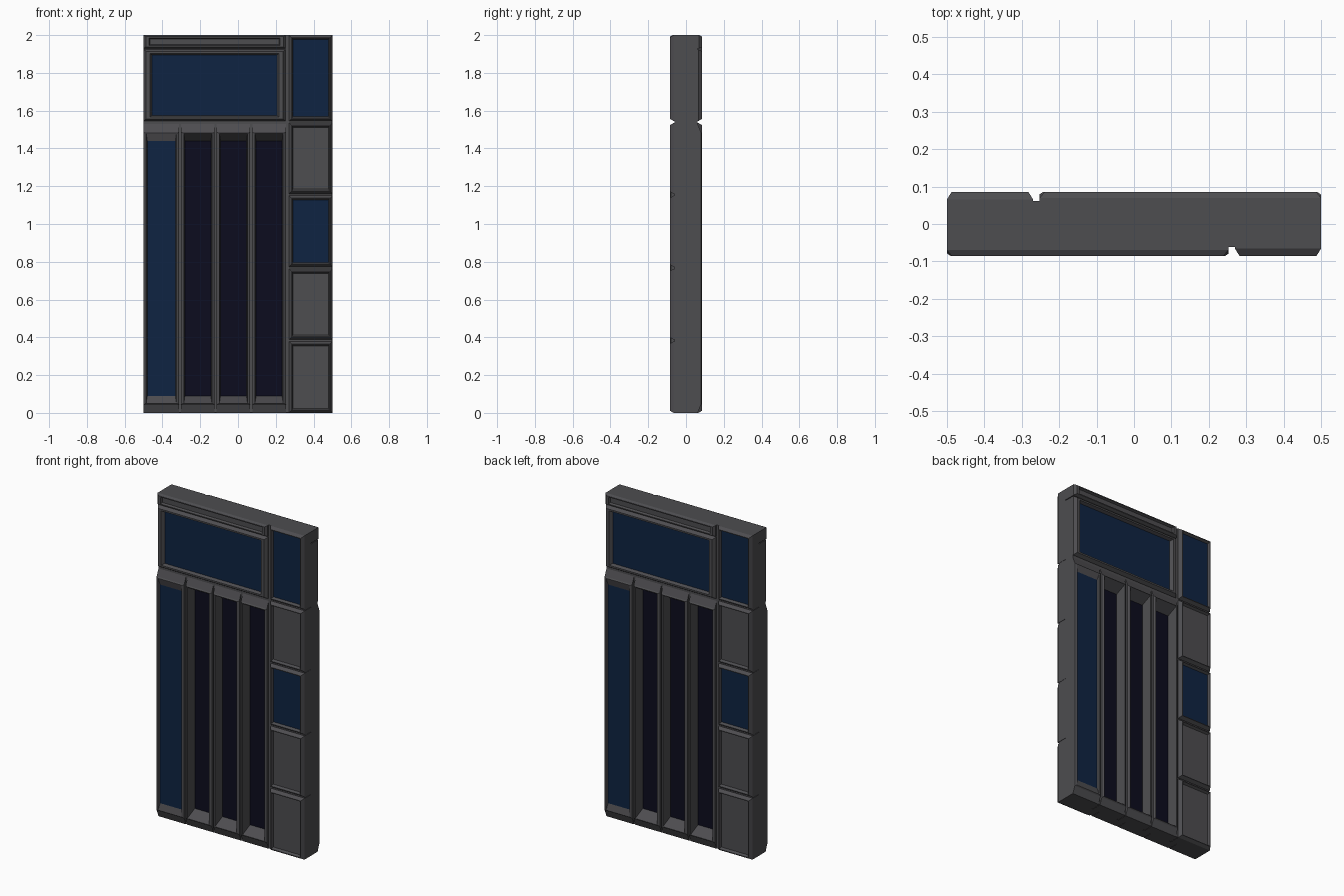
import bpy, bmesh, math

if "Cube" in bpy.data.objects:
    bpy.data.objects.remove(bpy.data.objects["Cube"])


def material(name, color):
    m = bpy.data.materials.new(name)
    m.use_nodes = True
    m.diffuse_color = (*color, 1)
    m.node_tree.nodes["Principled BSDF"].inputs["Base Color"].default_value = (*color, 1)
    return m


GREY = material("dark grey metal", (0.075, 0.074, 0.08))
BLUE = material("deep blue glass", (0.0045, 0.0175, 0.055))
NIGHT = material("near black recess", (0.0035, 0.0035, 0.013))


def finish(name, bm, mats):
    """Store the part on the front and a copy turned half round on the back."""
    bmesh.ops.recalc_face_normals(bm, faces=bm.faces)
    mesh = bpy.data.meshes.new(name)
    bm.to_mesh(mesh)
    bm.free()
    for m in mats:
        mesh.materials.append(m)
    for side, angle in (("front", 0), ("back", math.pi)):
        ob = bpy.data.objects.new(f"{side}_{name}", mesh)
        ob.rotation_euler.z = angle
        bpy.context.collection.objects.link(ob)


def panel(name, rect, steps, mat=GREY):
    """Nested rectangles (x inset, z inset, y) joined into a framed panel."""
    x0, x1, z0, z1 = rect
    bm = bmesh.new()
    rings = []
    for dx, dz, y in steps:
        corners = ((x0 + dx, z0 + dz), (x1 - dx, z0 + dz),
                   (x1 - dx, z1 - dz), (x0 + dx, z1 - dz))
        rings.append([bm.verts.new((x, y, z)) for x, z in corners])
    for a, b in zip(rings, rings[1:]):
        for i in range(4):
            j = (i + 1) % 4
            bm.faces.new((a[i], a[j], b[j], b[i]))
    bm.faces.new(rings[0])
    bm.faces.new(rings[-1]).material_index = 1
    finish(name, bm, (GREY, mat))


def seam(name, rect):
    """Flat groove floor between neighbouring panels."""
    panel(name, rect, ((0, 0, 0), (0, 0, -0.062)))


# Shared frame profiles
FRAME = ((0, 0, 0), (0, 0, -0.066), (0.012, 0.012, -0.085),
         (0.016, 0.016, -0.085), (0.02, 0.024, -0.07))
WINDOW = ((0, 0, 0), (0, 0, -0.066), (0.014, 0.012, -0.085),
          (0.034, 0.022, -0.085), (0.046, 0.03, -0.066))
STRIP = ((0, 0, 0), (0, 0, -0.07), (0.012, 0.008, -0.085),
         (0.03, 0.014, -0.085), (0.034, 0.02, -0.072))


def slat_steps(floor):
    return ((0, 0, 0), (0, 0, -0.062), (0, 0.043, -0.079),
            (0.009, 0.049, -0.085), (0.014, 0.051, -0.085), (0.02, 0.09, floor))


# Large upper window and the header strip over it
panel("upper_window", (-0.5, 0.252, 1.545, 1.925), WINDOW, BLUE)
panel("header_strip", (-0.5, 0.252, 1.93, 2.0), STRIP)
seam("header_seam", (-0.495, 0.25, 1.92, 1.935))

# Tall slats: one shallow glazed, three deep and dark
panel("glazed_slat", (-0.5, -0.312, 0, 1.53), slat_steps(-0.074), BLUE)
for i in range(3):
    x = -0.301 + 0.1885 * i
    panel(f"recessed_slat_{i + 1}", (x, x + 0.177, 0, 1.53), slat_steps(-0.02), NIGHT)
    seam(f"slat_seam_{i + 1}", (x - 0.014, x + 0.002, 0.002, 1.53))

# Side column of small framed panels
levels = (0, 0.383, 0.768, 1.155, 1.54, 2.005)
for i, (lo, hi) in enumerate(zip(levels, levels[1:])):
    rect = (0.27, 0.5, lo + (0.005 if i else 0), hi - 0.005)
    panel(f"column_panel_{i + 1}", rect, FRAME, BLUE if i in (2, 4) else GREY)
    if i:
        seam(f"column_seam_{i}", (0.265, 0.498, lo - 0.007, lo + 0.007))

# Main grooves
seam("vertical_seam", (0.248, 0.274, 0.002, 2.0))
seam("horizontal_seam", (-0.5, 0.25, 1.528, 1.548))
